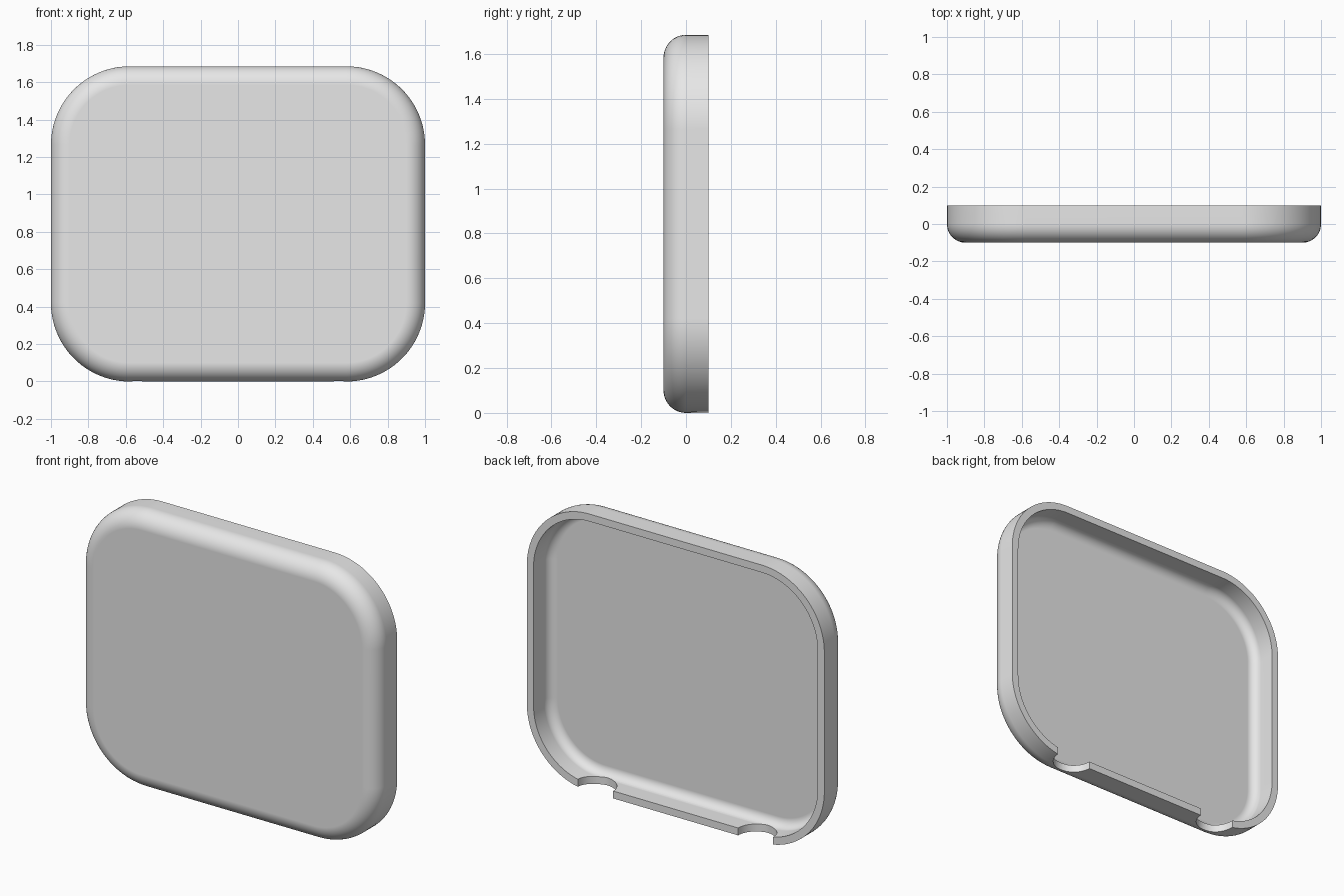
import bpy, bmesh, math

WIDTH, HEIGHT, HALF_DEPTH = 2.0, 1.685, 0.1
CORNER, FILLET, WALL = 0.42, 0.1, 0.045
NOTCH_X, NOTCH_R = 0.538, 0.118

cube = bpy.data.objects.get("Cube")
if cube:
    bpy.data.objects.remove(cube, do_unlink=True)

grey = bpy.data.materials.new("light_grey")
grey.use_nodes = True
grey.diffuse_color = (0.8, 0.8, 0.8, 1)
grey.node_tree.nodes["Principled BSDF"].inputs["Base Color"].default_value = (0.8, 0.8, 0.8, 1)


def rounded_ring(bm, inset, y, steps=24):
    """Rounded rectangle of vertices in the xz plane."""
    radius = CORNER - inset
    verts = []
    for quarter, (sx, sz) in enumerate([(1, 1), (-1, 1), (-1, -1), (1, -1)]):
        cx = sx * (WIDTH / 2 - CORNER)
        cz = HEIGHT / 2 + sz * (HEIGHT / 2 - CORNER)
        for i in range(steps + 1):
            a = (quarter + i / steps) * math.pi / 2
            verts.append(bm.verts.new((cx + radius * math.cos(a), y, cz + radius * math.sin(a))))
    return verts


def fillet_profile(inset, radius, steps):
    """Inset and depth from the rim down the wall and round onto the panel."""
    points = [(inset, HALF_DEPTH)]
    for i in range(steps + 1):
        a = i / steps * math.pi / 2
        points.append((inset + radius * (1 - math.cos(a)), -radius * math.sin(a)))
    return points


# Hollow tray: inner skin, rim and outer skin as one closed surface
inner = fillet_profile(WALL, FILLET - WALL, 10)
outer = fillet_profile(0, FILLET, 12)
bm = bmesh.new()
rings = [rounded_ring(bm, inset, y) for inset, y in inner[::-1] + outer]
for a, b in zip(rings, rings[1:]):
    for i in range(len(a)):
        j = (i + 1) % len(a)
        bm.faces.new((a[i], a[j], b[j], b[i]))
bm.faces.new(rings[0])
bm.faces.new(rings[-1])
bmesh.ops.recalc_face_normals(bm, faces=bm.faces)
mesh = bpy.data.meshes.new("cover_shell")
bm.to_mesh(mesh)
bm.free()
mesh.materials.append(grey)
shell = bpy.data.objects.new("cover_shell", mesh)
bpy.context.collection.objects.link(shell)

# Two half-round notches in the bottom wall
for side in (-1, 1):
    bpy.ops.mesh.primitive_cylinder_add(vertices=64, radius=NOTCH_R, depth=0.3,
                                        location=(side * NOTCH_X, HALF_DEPTH, 0))
    cutter = bpy.context.object
    cutter.name = "notch_cutter"
    cutter.hide_render = True
    cutter.data.materials.append(grey)
    bpy.ops.object.select_all(action="DESELECT")
    shell.select_set(True)
    bpy.context.view_layer.objects.active = shell
    cut = shell.modifiers.new("notch", "BOOLEAN")
    cut.operation = "DIFFERENCE"
    cut.solver = "EXACT"
    cut.object = cutter
    bpy.ops.object.modifier_apply(modifier=cut.name)
    bpy.data.objects.remove(cutter, do_unlink=True)

# Smooth fillets with crisp rim and notch edges
bpy.ops.object.shade_smooth_by_angle(angle=math.radians(30))
weighted = shell.modifiers.new("weighted_normals", "WEIGHTED_NORMAL")
weighted.keep_sharp = True
